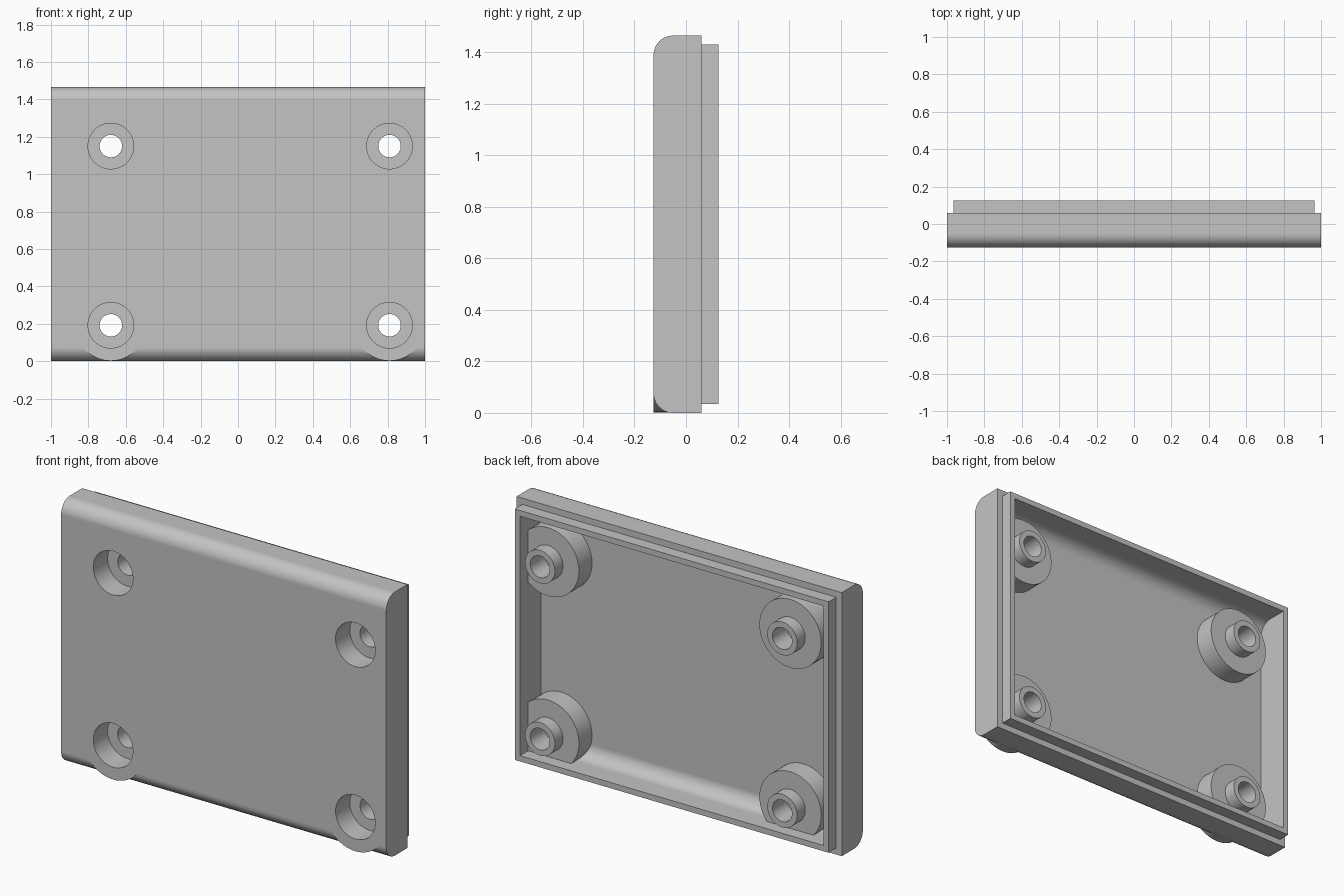
import bpy, bmesh, math
from mathutils import Matrix, Vector

if "Cube" in bpy.data.objects:
    bpy.data.objects.remove(bpy.data.objects["Cube"], do_unlink=True)

HEIGHT = 1.465
FRONT, BACK = -0.126, 0.126
STEP = 0.06          # where the outer shell ends and the lip begins
LIP, WALL = 0.035, 0.067
FLOOR = -0.06
FILLET = 0.075
HOLES = [(x, z) for x in (-0.68, 0.81) for z in (0.192, 1.15)]

grey = bpy.data.materials.new("grey plastic")
grey.use_nodes = True
grey.diffuse_color = (0.55, 0.55, 0.55, 1)
grey.node_tree.nodes["Principled BSDF"].inputs["Base Color"].default_value = grey.diffuse_color


def finish(name, bm):
    bmesh.ops.recalc_face_normals(bm, faces=bm.faces)
    mesh = bpy.data.meshes.new(name)
    bm.to_mesh(mesh)
    bm.free()
    mesh.materials.append(grey)
    obj = bpy.data.objects.new(name, mesh)
    bpy.context.collection.objects.link(obj)
    return obj


def slab(name, inset, y0, y1, radius=0):
    """Block extruded along x, with rounded front top and bottom edges."""
    low, high = inset, HEIGHT - inset
    points = [(y1, low), (y1, high)]
    if radius:
        for centre, start in ((high - radius, 90), (low + radius, 180)):
            for i in range(13):
                a = math.radians(start + i * 7.5)
                points.append((y0 + radius + radius * math.cos(a),
                               centre + radius * math.sin(a)))
    else:
        points += [(y0, high), (y0, low)]
    bm = bmesh.new()
    face = bm.faces.new([bm.verts.new((inset - 1, y, z)) for y, z in points])
    side = bmesh.ops.extrude_face_region(bm, geom=[face])["geom"]
    verts = [v for v in side if isinstance(v, bmesh.types.BMVert)]
    bmesh.ops.translate(bm, verts=verts, vec=Vector((2 - 2 * inset, 0, 0)))
    return finish(name, bm)


def cylinders(name, radius, y0, y1):
    """One cylinder along y at every screw position."""
    bm = bmesh.new()
    for x, z in HOLES:
        place = Matrix.Translation((x, (y0 + y1) / 2, z)) @ Matrix.Rotation(math.pi / 2, 4, "X")
        bmesh.ops.create_cone(bm, cap_ends=True, segments=64, radius1=radius,
                              radius2=radius, depth=y1 - y0, matrix=place)
    return finish(name, bm)


def combine(target, tool, operation):
    mod = target.modifiers.new(tool.name, "BOOLEAN")
    mod.operation, mod.object, mod.solver = operation, tool, "EXACT"
    bpy.context.view_layer.objects.active = target
    bpy.ops.object.modifier_apply(modifier=mod.name)
    bpy.data.objects.remove(tool, do_unlink=True)


# Rounded shell with a stepped lip, hollowed from the back
cover = slab("cover_plate", 0, FRONT, STEP, FILLET)
combine(cover, slab("lip", LIP, 0, BACK), "UNION")
combine(cover, slab("cavity", WALL, FLOOR, BACK + 0.1, FILLET), "DIFFERENCE")

# Screw bosses with locating collars
combine(cover, cylinders("screw_bosses", 0.19, FRONT, 0.055), "UNION")
combine(cover, cylinders("collars", 0.092, 0.02, BACK), "UNION")

# Counterbored screw holes
combine(cover, cylinders("counterbores", 0.122, FRONT - 0.1, 0), "DIFFERENCE")
combine(cover, cylinders("screw_holes", 0.06, FRONT - 0.1, BACK + 0.1), "DIFFERENCE")

# Smooth fillets and holes, crisp edges
bpy.ops.object.select_all(action="DESELECT")
cover.select_set(True)
bpy.context.view_layer.objects.active = cover
bpy.ops.object.shade_smooth_by_angle(angle=math.radians(25))
weighted = cover.modifiers.new("weighted_normals", "WEIGHTED_NORMAL")
weighted.keep_sharp = True
